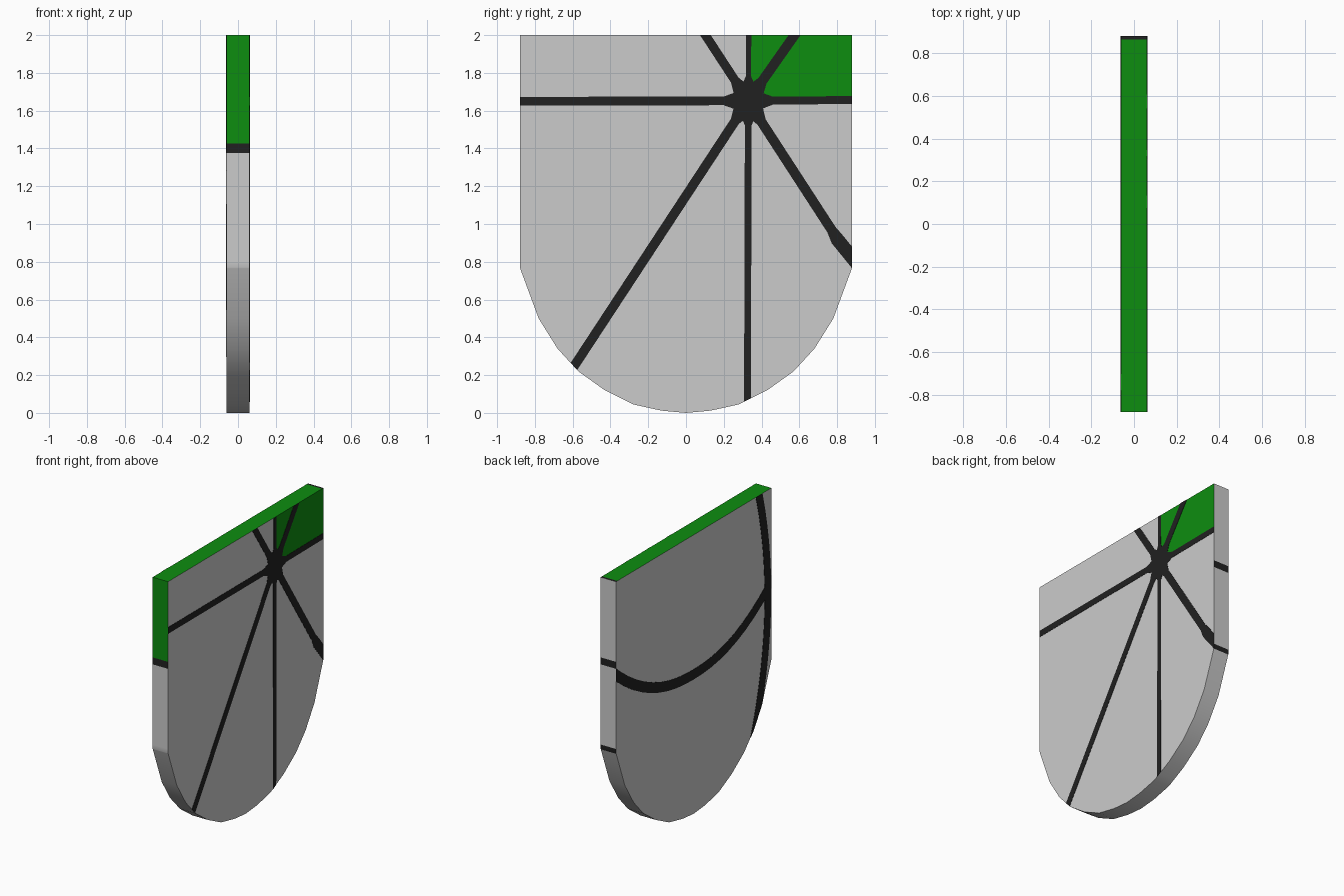
import bpy, bmesh, math
from mathutils import Vector

if "Cube" in bpy.data.objects:
    bpy.data.objects.remove(bpy.data.objects["Cube"])

H = 0.061       # half thickness of the shield
PAINT = 0.002   # thickness of painted stripes


def material(name, col):
    m = bpy.data.materials.new(name)
    m.diffuse_color = (*col, 1)
    m.use_nodes = True
    m.node_tree.nodes["Principled BSDF"].inputs["Base Color"].default_value = m.diffuse_color
    return m


GREY = material("light grey", (0.6, 0.6, 0.6))
GREEN = material("green", (0.004, 0.27, 0.005))
BLACK = material("black", (0.015, 0.015, 0.015))

# Half outline (y, z) from the top corner down to the tip, then mirrored
half = [(0.88, 2.0), (0.88, 0.77), (0.78, 0.50), (0.68, 0.34), (0.57, 0.22),
        (0.43, 0.12), (0.28, 0.045), (0.13, 0.012), (0.0, 0.0)]
outline = half + [(-y, z) for y, z in reversed(half[:-1])]


def finish(bm, name, mats):
    bmesh.ops.recalc_face_normals(bm, faces=bm.faces[:])
    me = bpy.data.meshes.new(name)
    bm.to_mesh(me)
    bm.free()
    ob = bpy.data.objects.new(name, me)
    bpy.context.collection.objects.link(ob)
    for m in mats:
        me.materials.append(m)
    return ob


def prism(bm, pts, x0, x1):
    """Extrude a (y, z) polygon from x0 to x1."""
    a = [bm.verts.new((x0, y, z)) for y, z in pts]
    b = [bm.verts.new((x1, y, z)) for y, z in pts]
    bm.faces.new(a)
    bm.faces.new(b[::-1])
    n = len(pts)
    for i in range(n):
        j = (i + 1) % n
        bm.faces.new((a[i], b[i], b[j], a[j]))


def cut(bm, co, no, clear=False):
    geom = bm.verts[:] + bm.edges[:] + bm.faces[:]
    bmesh.ops.bisect_plane(bm, geom=geom, dist=1e-6, plane_co=co, plane_no=no,
                           clear_outer=clear)


def clip(bm):
    """Trim painted shapes to the convex shield outline."""
    centre = Vector((0, 0, 1))
    for i, (y, z) in enumerate(outline):
        y2, z2 = outline[(i + 1) % len(outline)]
        p = Vector((0, y, z))
        no = Vector((0, z2 - z, y - y2))
        if no.dot(p - centre) < 0:
            no = -no
        cut(bm, p, no, True)
    bmesh.ops.holes_fill(bm, edges=[e for e in bm.edges if e.is_boundary], sides=0)


def stripe(name, pts, side):
    """Painted stripe along (y, z, half width) points on the +x or -x face."""
    left, right = [], []
    for i, (y, z, w) in enumerate(pts):
        a, b = pts[max(i - 1, 0)], pts[min(i + 1, len(pts) - 1)]
        d = Vector((b[0] - a[0], b[1] - a[1])).normalized()
        left.append((y - d.y * w, z + d.x * w))
        right.append((y + d.y * w, z - d.x * w))
    bm = bmesh.new()
    prism(bm, left + right[::-1], side * H, side * (H + PAINT))
    clip(bm)
    return finish(bm, name, [BLACK])


# Shield body, cut where the colours change
bm = bmesh.new()
prism(bm, outline, -H, H)
for z in (0.765, 0.80, 1.375, 1.425, 1.65):
    cut(bm, (0, 0, z), (0, 0, 1))
for y in (0.33, 0.865):
    cut(bm, (0, y, 0), (0, 1, 0))
bmesh.ops.recalc_face_normals(bm, faces=bm.faces[:])
for f in bm.faces:
    n, c = f.normal, f.calc_center_median()
    if n.z > 0.9:                                  # top edge
        f.material_index = 2 if c.y > 0.865 else 1
    elif n.x > 0.9:                                # green corner
        f.material_index = 1 if c.y > 0.33 and c.z > 1.65 else 0
    elif n.y < -0.99:                              # front edge
        f.material_index = 1 if c.z > 1.425 else 2 if c.z > 1.375 else 0
    elif n.y > 0.9:                                # rear edge bands
        f.material_index = 2 if (1.375 < c.z < 1.425 or 0.765 < c.z < 0.80) else 0
body = finish(bm, "shield_body", [GREY, GREEN, BLACK])
bpy.context.view_layer.objects.active = body
body.select_set(True)
bpy.ops.object.shade_smooth_by_angle(angle=math.radians(30))

# Radiating stripes: direction target and half width, flared at the hub
hub = Vector((0.33, 1.652))
rays = [(-0.95, 1.65, 0.023), (0.95, 1.657, 0.021), (0.07, 2.05, 0.024),
        (0.61, 2.05, 0.026), (0.332, 2.05, 0.014), (0.325, -0.05, 0.018),
        (-0.63, 0.19, 0.025)]
for i, (y, z, w) in enumerate(rays):
    d = (Vector((y, z)) - hub).normalized()
    mid = hub + d * 0.13
    stripe(f"ray_{i + 1}", [(hub.x, hub.y, 0.07), (mid.x, mid.y, w), (y, z, w)], 1)
stripe("ray_8", [(hub.x, hub.y, 0.07), (0.40, 1.54, 0.026), (0.77, 0.97, 0.026),
                 (0.80, 0.92, 0.036), (0.93, 0.76, 0.036)], 1)

# Hub disc where the stripes meet
bm = bmesh.new()
prism(bm, [(hub.x + 0.085 * math.cos(math.tau * k / 16),
            hub.y + 0.085 * math.sin(math.tau * k / 16)) for k in range(16)],
      H, H + PAINT)
finish(bm, "hub", [BLACK])

# Curved stripes on the -x face
N = 20
sag = []
for k in range(N + 1):
    y = -0.95 + 1.9 * k / N
    sag.append((y, 1.0 + 0.33 * abs(y / 0.88) ** 2.2, 0.036))
stripe("hanging_curve", sag, -1)

side = []
for k in range(N + 1):
    z = 0.25 + 1.8 * k / N
    side.append((-0.84 + 0.16 * ((z - 1.25) / 0.95) ** 2, z, 0.036))
stripe("side_curve", side, -1)
